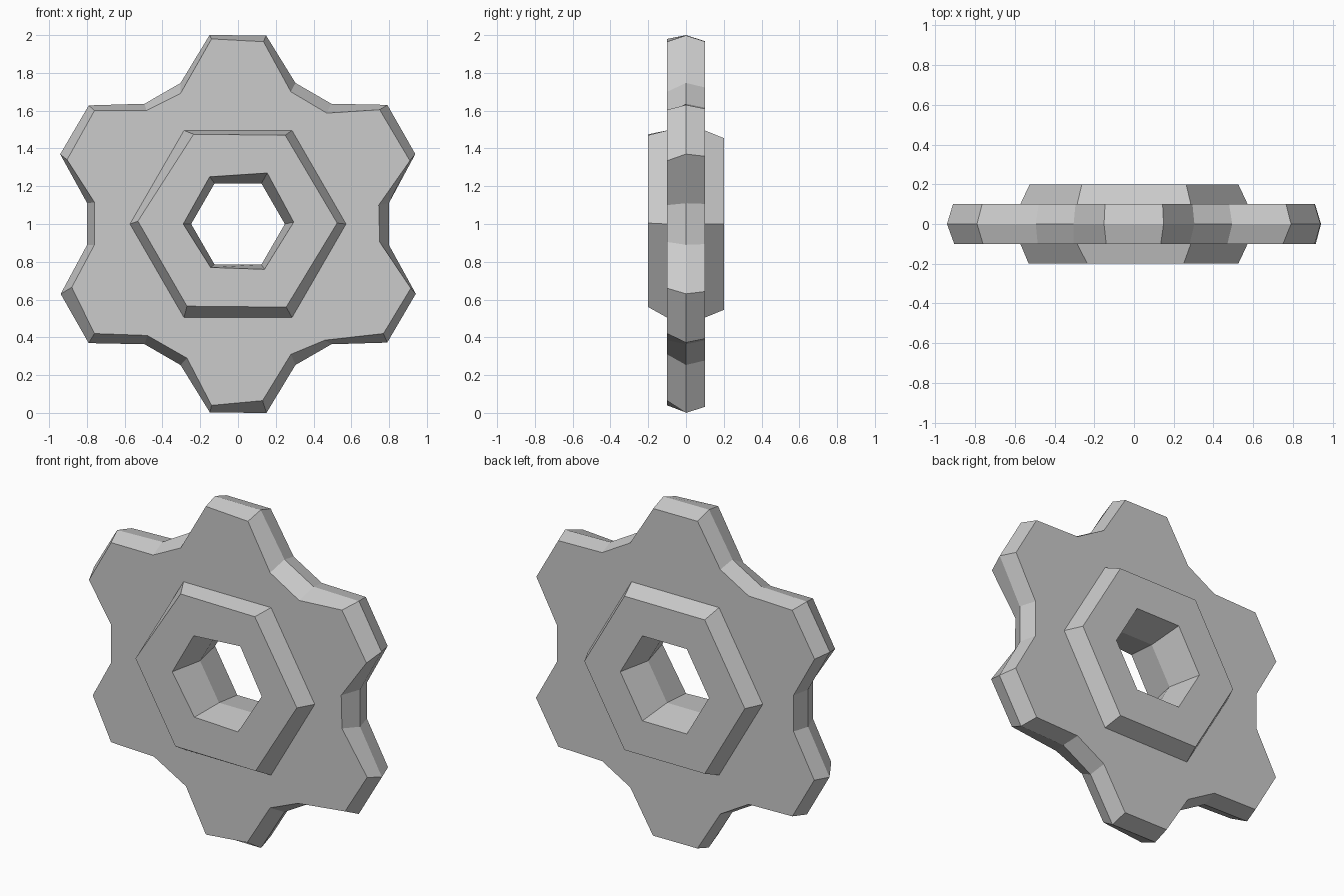
import bpy, bmesh
from math import cos, sin, pi

if "Cube" in bpy.data.objects:
    bpy.data.objects.remove(bpy.data.objects["Cube"])

bm = bmesh.new()


def ring(points, y):
    return [bm.verts.new((x, y, z)) for x, z in points]


def hexagon(r):
    return [(r * cos(k * pi / 3), 1 + r * sin(k * pi / 3)) for k in range(6)]


def bridge(a, b):
    n = len(a)
    for i in range(n):
        j = (i + 1) % n
        bm.faces.new((a[i], a[j], b[j], b[i]))


# Six-toothed outline at the middle of the rim, counter-clockwise from the right
tooth = [(0.798, 0.11), (0.938, 0.37), (0.79, 0.63), (0.494, 0.636)]
rim_points = []
for k in range(6):
    c, s = cos(k * pi / 3), sin(k * pi / 3)
    rim_points += [(x * c - z * s, 1 + x * s + z * c) for x, z in tooth]
top = max(z for x, z in rim_points) - 1
rim_points = [(x / top, 1 + (z - 1) / top) for x, z in rim_points]

# Slightly uneven, chipped outlines of the front side
front_rim = [(0.745, 1.10), (0.91, 1.335), (0.75, 1.605), (0.47, 1.587),
             (0.28, 1.70), (0.135, 1.965), (-0.14, 1.98), (-0.305, 1.69),
             (-0.485, 1.60), (-0.76, 1.60), (-0.905, 1.34), (-0.76, 1.115),
             (-0.76, 0.89), (-0.88, 0.665), (-0.76, 0.42), (-0.48, 0.41),
             (-0.27, 0.29), (-0.14, 0.04), (0.13, 0.065), (0.28, 0.31),
             (0.46, 0.385), (0.77, 0.42), (0.915, 0.66), (0.75, 0.905)]
front_hub = [(0.525, 1.005), (0.25, 1.47), (-0.235, 1.475),
             (-0.53, 1.015), (-0.27, 0.565), (0.255, 0.56)]
front_hole = [(0.295, 1.01), (0.155, 1.27), (-0.15, 1.25),
              (-0.29, 1.0), (-0.145, 0.77), (0.14, 0.76)]
back_rim = [(x * 0.968, 1 + (z - 1) * 0.968) for x, z in rim_points]

rim = ring(rim_points, 0)
waist = ring(hexagon(0.248), 0)


def side(sign, rim_pts, hub_pts, hole_pts):
    edge = ring(rim_pts, 0.1 * sign)
    base = ring(hexagon(0.572), 0.1 * sign)
    hub = ring(hub_pts, 0.2 * sign)
    hole = ring(hole_pts, 0.2 * sign)
    bridge(rim, edge)
    # Flat face between teeth and hub
    for k in range(6):
        j = (k + 1) % 6
        bm.faces.new([base[k]] + edge[4 * k:4 * k + 4] + [base[j]])
        bm.faces.new((base[j], edge[4 * k + 3], edge[4 * j]))
    # Raised hub and tapering hexagonal bore
    bridge(base, hub)
    bridge(hub, hole)
    bridge(hole, waist)


side(-1, front_rim, front_hub, front_hole)
side(1, back_rim, hexagon(0.525), hexagon(0.29))

bmesh.ops.recalc_face_normals(bm, faces=bm.faces)
mesh = bpy.data.meshes.new("gear_wheel")
bm.to_mesh(mesh)
bm.free()
bpy.context.collection.objects.link(bpy.data.objects.new("gear_wheel", mesh))
